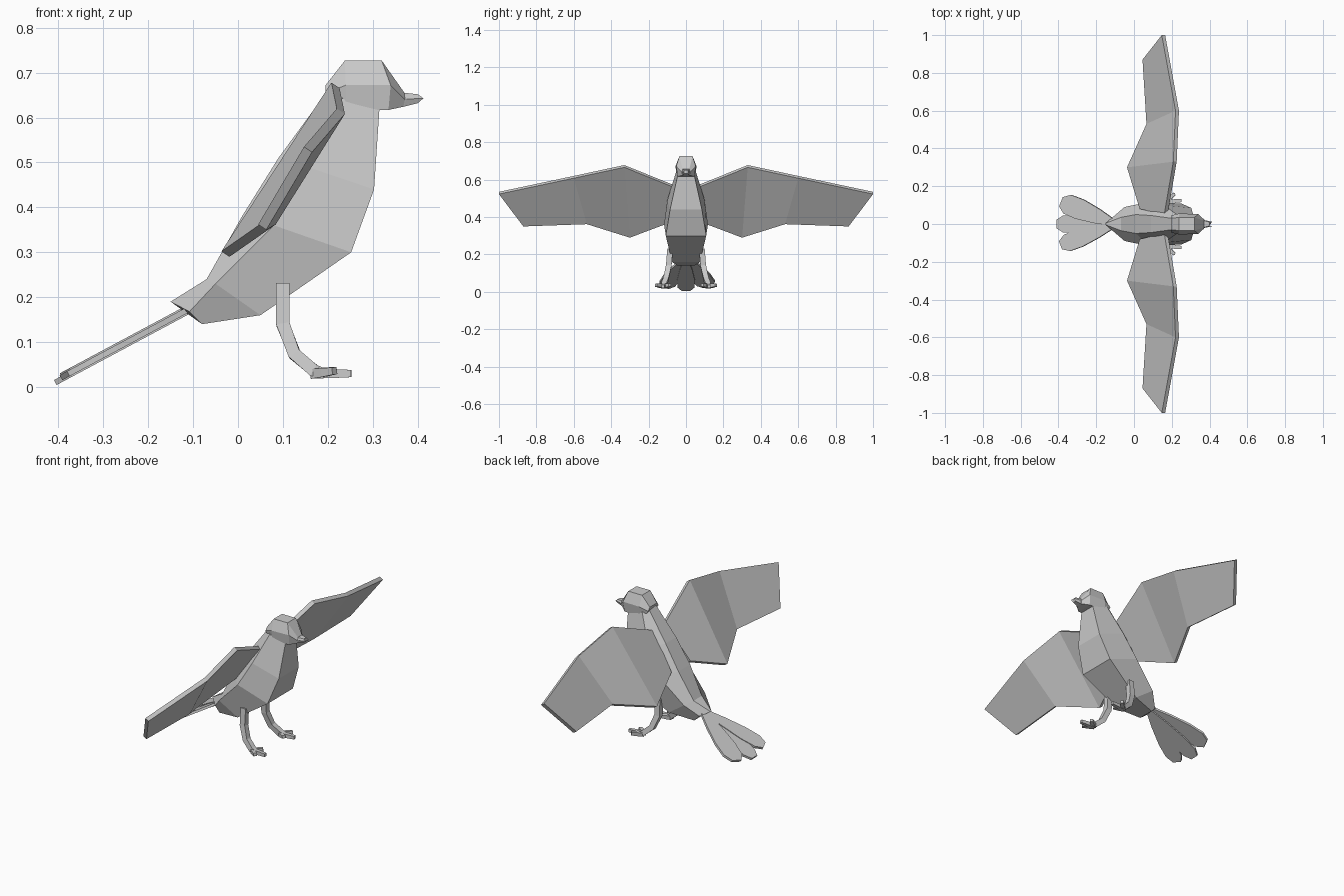
import bpy, bmesh
from math import sin, cos, radians
from mathutils import Vector


def loft(name, rings, mirror=False):
    """Join closed rings of points into one capped, flat-faced solid."""
    bm = bmesh.new()
    vr = [[bm.verts.new(p) for p in ring] for ring in rings]
    n = len(vr[0])
    for a, b in zip(vr, vr[1:]):
        for i in range(n):
            j = (i + 1) % n
            bm.faces.new((a[i], a[j], b[j], b[i]))
    bm.faces.new(vr[0])
    bm.faces.new(vr[-1])
    bmesh.ops.recalc_face_normals(bm, faces=bm.faces)
    me = bpy.data.meshes.new(name)
    bm.to_mesh(me)
    bm.free()
    ob = bpy.data.objects.new(name, me)
    bpy.context.collection.objects.link(ob)
    if mirror:
        m = ob.modifiers.new("mirror", 'MIRROR')
        m.use_axis = (False, True, False)
        m.use_mirror_merge = False
    return ob


def hexring(half):
    """Half a section as (x, z, half width), mirrored into a full ring."""
    return ([(x, w, z) for x, z, w in half] +
            [(x, -w, z) for x, z, w in reversed(half)])


def limb(name, path, sizes):
    """Square-section tube along a path, mirrored to the other side."""
    pts = [Vector(p) for p in path]
    rings = []
    for i, p in enumerate(pts):
        d = (pts[min(i + 1, len(pts) - 1)] - pts[max(i - 1, 0)]).normalized()
        side = d.cross(Vector((-d.z, 0, d.x))).normalized() if abs(d.y) < 0.9 else Vector((1, 0, 0))
        up = side.cross(d).normalized()
        s = sizes[i]
        rings.append([p + side * a * s + up * b * s
                      for a, b in ((1, 1), (-1, 1), (-1, -1), (1, -1))])
    return loft(name, rings, True)


# Body: back, flank and breast points of each section, neck to rump
body = [
    [(0.20, 0.660, 0.030), (0.225, 0.645, 0.052), (0.315, 0.620, 0.045)],
    [(0.09, 0.510, 0.045), (0.155, 0.490, 0.100), (0.303, 0.440, 0.085)],
    [(0.01, 0.382, 0.050), (0.080, 0.360, 0.117), (0.252, 0.300, 0.108)],
    [(-0.07, 0.240, 0.035), (-0.050, 0.230, 0.090), (0.050, 0.160, 0.075)],
    [(-0.15, 0.190, 0.004), (-0.108, 0.168, 0.040), (-0.080, 0.140, 0.045)],
]
loft("body", [hexring(r) for r in body])

# Head, narrowing to the face
head = [
    [(0.195, 0.672, 0.030), (0.195, 0.655, 0.045), (0.210, 0.630, 0.040)],
    [(0.238, 0.727, 0.035), (0.240, 0.672, 0.056), (0.240, 0.617, 0.050)],
    [(0.320, 0.727, 0.035), (0.340, 0.672, 0.052), (0.335, 0.617, 0.045)],
    [(0.370, 0.656, 0.018), (0.372, 0.640, 0.023), (0.368, 0.624, 0.018)],
]
loft("head", [hexring(r) for r in head])

# Beak
beak = [
    [(0.350, 0.662, 0.020), (0.350, 0.640, 0.025), (0.335, 0.617, 0.022)],
    [(0.372, 0.655, 0.017), (0.375, 0.641, 0.020), (0.368, 0.624, 0.016)],
    [(0.400, 0.652, 0.010), (0.413, 0.643, 0.012), (0.400, 0.632, 0.010)],
]
loft("beak", [hexring(r) for r in beak])

# Wings: leading and trailing edge of each section
wing = [
    ((0.160, 0.050, 0.565), (0.030, 0.080, 0.385)),
    ((0.208, 0.330, 0.678), (-0.037, 0.300, 0.302)),
    ((0.220, 0.600, 0.620), (0.066, 0.530, 0.374)),
    ((0.147, 1.000, 0.535), (0.045, 0.870, 0.362)),
]
thick = Vector((0.018, 0, -0.012))
loft("wing", [[Vector(a), Vector(b), Vector(b) + thick, Vector(a) + thick]
              for a, b in wing], True)

# Tail: three overlapping fanned feathers on a sloping plane
outline = [(0.0, 0.012), (0.11, 0.036), (0.21, 0.050), (0.28, 0.048), (0.315, 0.024)]


def feather(name, angle, lift, scale):
    a = radians(angle)
    rings = []
    for s, w in outline:
        top = []
        for sign in (1, -1):
            v = sign * w * scale
            x = -0.095 - s * cos(a) - v * sin(a) * -1
            y = s * sin(a) + v * cos(a)
            z = 0.180 + (x + 0.095) * 0.535 + lift
            top.append(Vector((x, y, z)))
        d = Vector((0.006, 0, -0.011))
        rings.append([top[0], top[1], top[1] + d, top[0] + d])
    loft(name, rings)


feather("tail_feather_left", 22, 0.012, 1.1)
feather("tail_feather_middle", 0, 0.004, 0.95)
feather("tail_feather_right", -21, 0.008, 0.95)

# Legs and toes
limb("leg", [(0.100, 0.085, 0.230), (0.100, 0.092, 0.140), (0.126, 0.106, 0.073),
             (0.170, 0.118, 0.036), (0.195, 0.120, 0.030)],
     [0.015, 0.015, 0.014, 0.014, 0.010])
for name, tip in (("front_toe", (0.252, 0.124, 0.030)),
                  ("outer_toe", (0.215, 0.160, 0.036)),
                  ("inner_toe", (0.212, 0.088, 0.036))):
    start = Vector((0.168, 0.118, 0.030))
    limb(name, [start, start.lerp(Vector(tip), 0.5), tip], [0.011, 0.010, 0.008])
